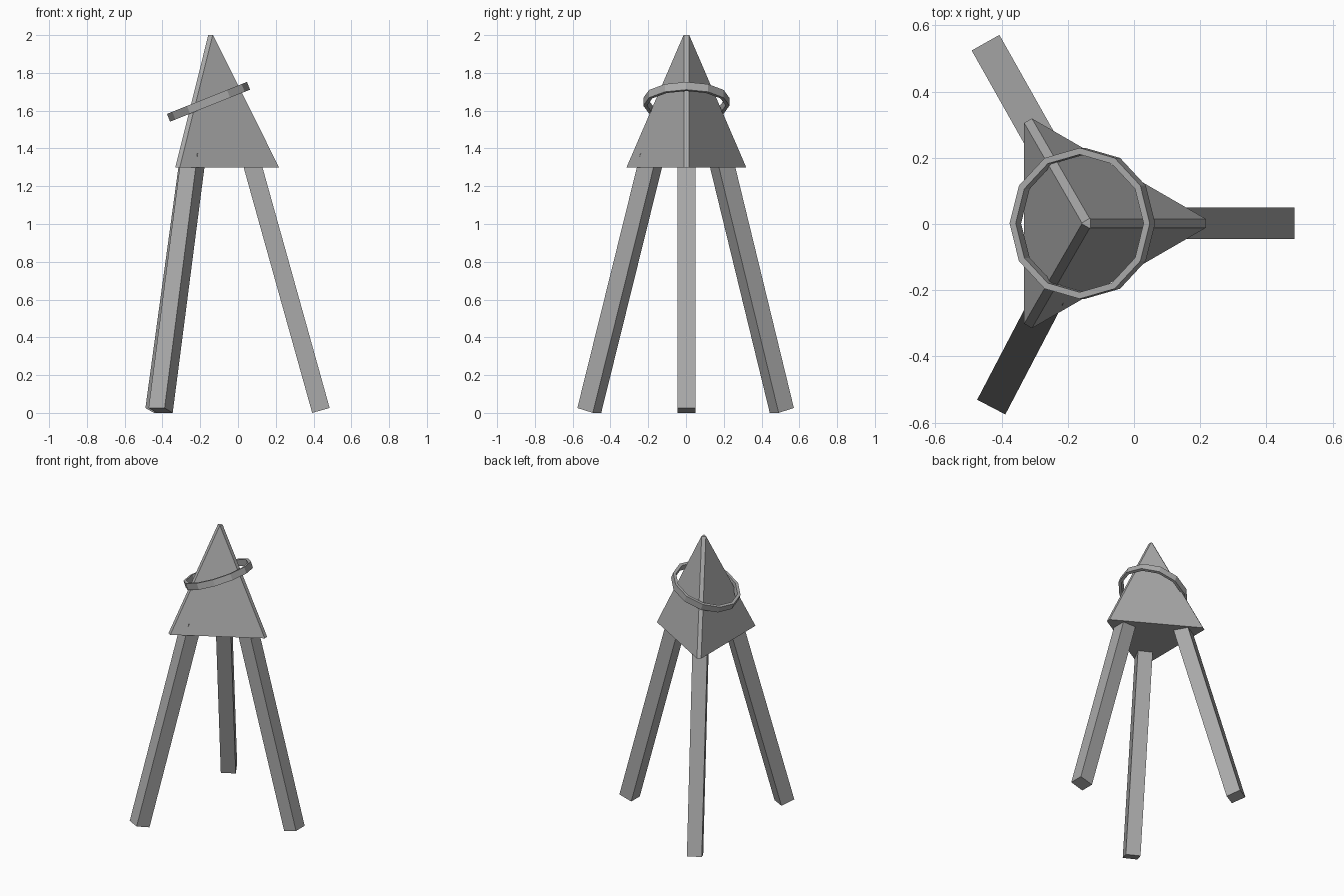
import bpy, bmesh
from math import radians, sin, cos, pi
from mathutils import Matrix, Vector

default = bpy.data.objects.get("Cube")
if default:
    bpy.data.objects.remove(default, do_unlink=True)

# Single grey material
grey = bpy.data.materials.new("plain grey")
grey.use_nodes = True
COLOUR = (0.4, 0.4, 0.4, 1)
grey.diffuse_color = COLOUR
grey.node_tree.nodes["Principled BSDF"].inputs["Base Color"].default_value = COLOUR

AXIS = Vector((-0.141, 0.002, 0))


def finish(name, bm):
    bmesh.ops.recalc_face_normals(bm, faces=bm.faces)
    mesh = bpy.data.meshes.new(name)
    bm.to_mesh(mesh)
    bm.free()
    mesh.materials.append(grey)
    obj = bpy.data.objects.new(name, mesh)
    bpy.context.collection.objects.link(obj)
    return obj


def loft(name, rings, closed=False):
    """Join matching rings of points with quads; cap the ends unless closed."""
    bm = bmesh.new()
    rows = [[bm.verts.new(p) for p in ring] for ring in rings]
    pairs = list(zip(rows, rows[1:]))
    if closed:
        pairs.append((rows[-1], rows[0]))
    else:
        bm.faces.new(rows[0])
        bm.faces.new(rows[-1])
    n = len(rows[0])
    for a, b in pairs:
        for i in range(n):
            j = (i + 1) % n
            bm.faces.new((a[i], a[j], b[j], b[i]))
    return finish(name, bm)


# Three-sided pointed body with narrow flat ridges
def blunt_triangle(tip, half_width, z):
    points = []
    for k in range(3):
        turn = Matrix.Rotation(k * 2 * pi / 3, 3, 'Z')
        for side in (-1, 1):
            points.append(AXIS + turn @ Vector((tip, side * half_width, z)))
    return points


loft("pointed_body", [blunt_triangle(0.358, 0.0135, 1.3),
                      blunt_triangle(0.0095, 0.0135, 2.0)])

# Tilted twelve-sided hoop
tilt = Matrix.Translation((-0.156, 0.002, 1.647)) @ Matrix.Rotation(radians(-21.8), 4, 'Y')


def hoop_ring(radius, z):
    return [tilt @ Vector((radius * cos(i * pi / 6), radius * sin(i * pi / 6), z))
            for i in range(12)]


loft("hoop", [hoop_ring(0.228, -0.022), hoop_ring(0.228, 0.022),
              hoop_ring(0.208, 0.022), hoop_ring(0.208, -0.022)], closed=True)

# Three splayed square legs
LEG_LENGTH, LEG_WIDTH = 1.4, 0.096
for name, angle in (("left_leg", 0), ("back_right_leg", 119.4), ("front_right_leg", -117.6)):
    bm = bmesh.new()
    place = (Matrix.Translation(AXIS)
             @ Matrix.Rotation(radians(angle), 4, 'Z')
             @ Matrix.Translation((0.58, 0, 0.013))
             @ Matrix.Rotation(radians(-15.6), 4, 'Y')
             @ Matrix.Translation((0, 0, LEG_LENGTH / 2))
             @ Matrix.Diagonal((LEG_WIDTH, LEG_WIDTH, LEG_LENGTH, 1)))
    bmesh.ops.create_cube(bm, size=1, matrix=place)
    finish(name, bm)
